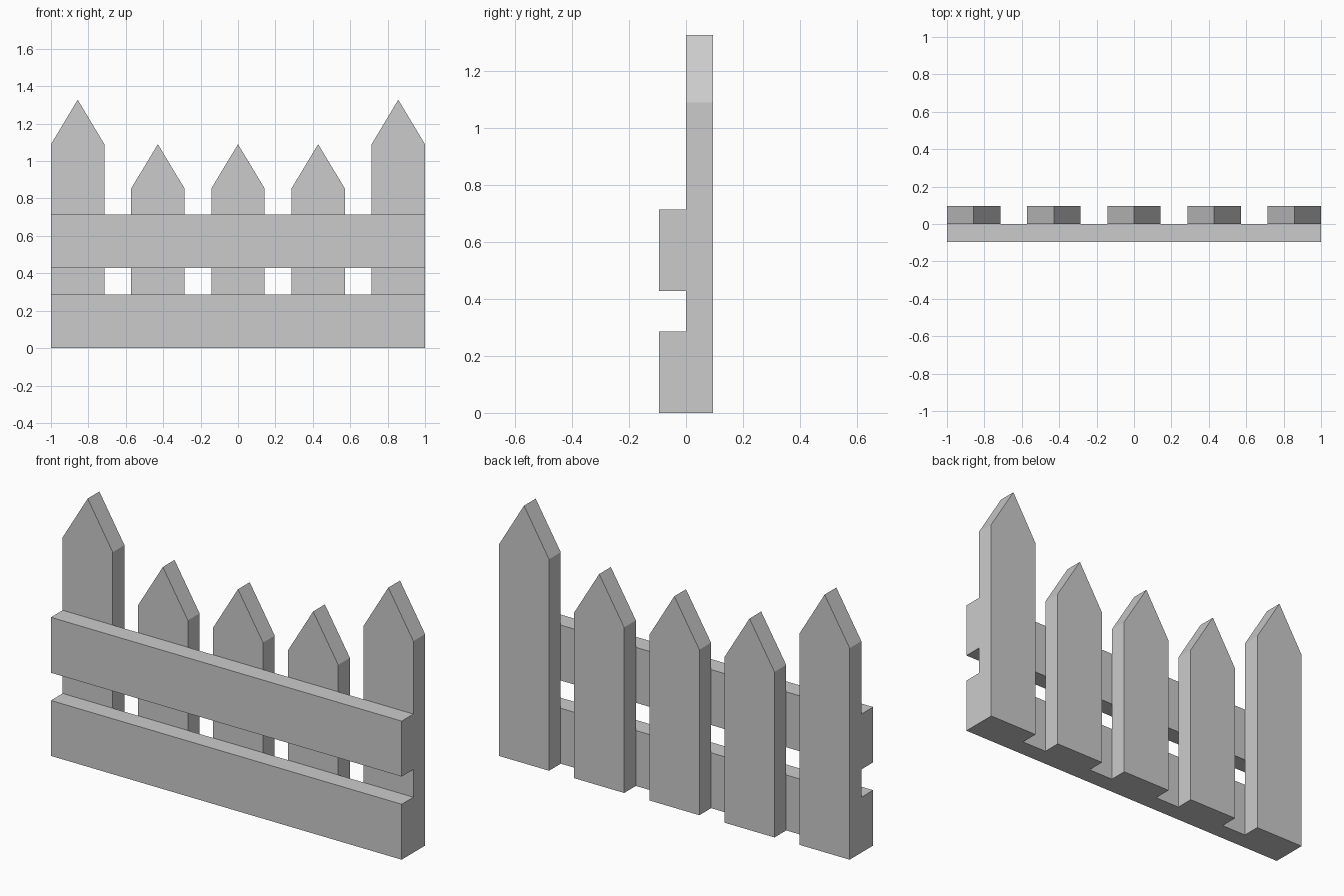
import bpy
import bmesh

if "Cube" in bpy.data.objects:
    bpy.data.objects.remove(bpy.data.objects["Cube"])

W = 2 / 7       # board width
T = 2 / 21      # board thickness


def board(name, outline, y0, y1):
    """Extrude an x-z outline (counter-clockwise seen from the front) from y0 to y1."""
    bm = bmesh.new()
    face = bm.faces.new([bm.verts.new((x, y0, z)) for x, z in outline])
    ext = bmesh.ops.extrude_face_region(bm, geom=[face], use_keep_orig=True)
    new_verts = [g for g in ext["geom"] if isinstance(g, bmesh.types.BMVert)]
    bmesh.ops.translate(bm, verts=new_verts, vec=(0, y1 - y0, 0))
    bmesh.ops.recalc_face_normals(bm, faces=bm.faces)
    mesh = bpy.data.meshes.new(name)
    bm.to_mesh(mesh)
    bm.free()
    obj = bpy.data.objects.new(name, mesh)
    bpy.context.collection.objects.link(obj)
    return obj


# Pointed pickets at the back, the two end posts taller
for i in range(5):
    end = i in (0, 4)
    x = (i - 2) * 1.5 * W
    shoulder, peak = (1.09, 1.328) if end else (0.853, 1.09)
    outline = [(x - W / 2, 0), (x + W / 2, 0), (x + W / 2, shoulder),
               (x, peak), (x - W / 2, shoulder)]
    board(f"{'end_post' if end else 'picket'}_{i + 1}", outline, 0, T)

# Horizontal rails across the front
for name, z in (("lower_rail", 0), ("upper_rail", 1.5 * W)):
    board(name, [(-1, z), (1, z), (1, z + W), (-1, z + W)], -T, 0)
